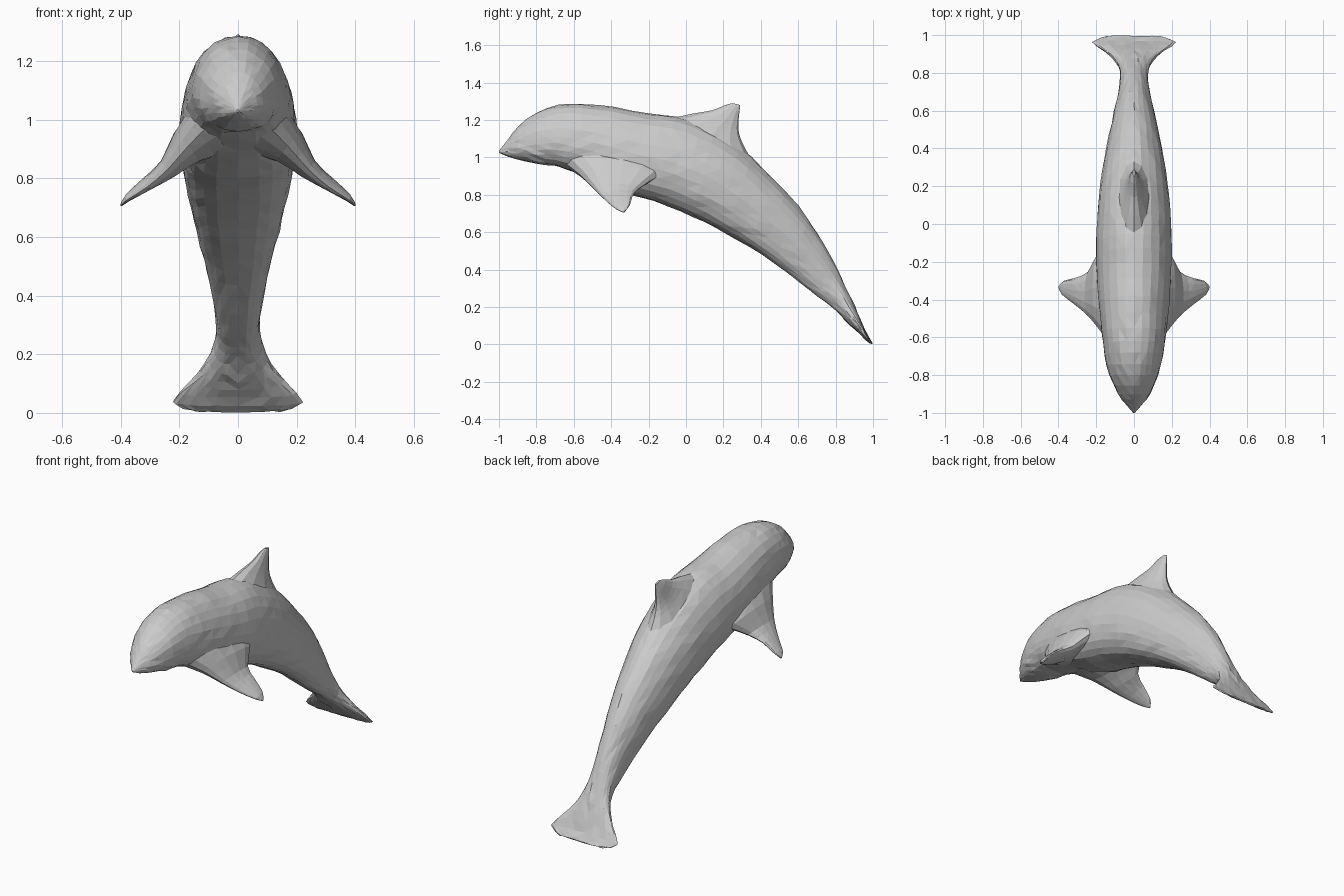
import bpy
import bmesh
import math
import random
from mathutils import Vector

random.seed(4)

cube = bpy.data.objects.get("Cube")
if cube:
    bpy.data.objects.remove(cube, do_unlink=True)

# One plain grey skin
skin = bpy.data.materials.new("grey skin")
skin.use_nodes = True
skin.diffuse_color = (0.6, 0.6, 0.6, 1)
skin.node_tree.nodes["Principled BSDF"].inputs["Base Color"].default_value = skin.diffuse_color


def refine(rows, steps):
    """Smoothly interpolate the stations of a loft."""
    result = []
    last = len(rows) - 1
    for i in range(last):
        before, start = rows[max(i - 1, 0)], rows[i]
        end, after = rows[i + 1], rows[min(i + 2, last)]
        for k in range(steps):
            t = k / steps
            result.append([
                b + t * ((c - a) / 2 + t * (a - 2.5 * b + 2 * c - d / 2
                                            + t * (1.5 * (b - c) + (d - a) / 2)))
                for a, b, c, d in zip(before, start, end, after)])
    result.append(rows[-1])
    return result


def loft(name, stations, side, sides, widest=0.5, fullness=1.0, rough=0.0):
    """Skin rounded sections; each station is (edge, opposite edge, half width)."""
    bm = bmesh.new()
    side = Vector(side).normalized()
    rings = []
    for edge, opposite, width in stations:
        edge, opposite = Vector(edge), Vector(opposite)
        middle = edge.lerp(opposite, widest)
        ring = []
        for k in range(sides):
            angle = math.tau * k / sides
            up, out = math.cos(angle), math.sin(angle)
            reach = (edge - middle) * up if up > 0 else (opposite - middle) * -up
            if up < 0:
                out = math.copysign(abs(out) ** fullness, out)
            point = middle + reach + side * out * width
            wobble = rough * min(1, width / 0.1)
            point += Vector([random.uniform(-wobble, wobble) for _ in range(3)])
            ring.append(bm.verts.new(point))
        rings.append(ring)
    for near, far in zip(rings, rings[1:]):
        for k in range(sides):
            n = (k + 1) % sides
            bm.faces.new((near[k], near[n], far[n], far[k]))
    bm.faces.new(rings[0])
    bm.faces.new(rings[-1])
    bmesh.ops.triangulate(bm, faces=bm.faces[:])
    bmesh.ops.recalc_face_normals(bm, faces=bm.faces[:])
    mesh = bpy.data.meshes.new(name)
    bm.to_mesh(mesh)
    bm.free()
    mesh.materials.append(skin)
    obj = bpy.data.objects.new(name, mesh)
    bpy.context.scene.collection.objects.link(obj)
    return obj


# Body and tail fluke: back y, back z, belly y, belly z, half width
body_rows = [
    (-1, 1.035, -1, 1.025, 0.004),
    (-0.95, 1.1, -0.955, 1.005, 0.045),
    (-0.9, 1.16, -0.9, 0.99, 0.085),
    (-0.8, 1.24, -0.8, 0.965, 0.13),
    (-0.68, 1.28, -0.7, 0.955, 0.155),
    (-0.55, 1.285, -0.58, 0.915, 0.172),
    (-0.38, 1.268, -0.44, 0.86, 0.188),
    (-0.2, 1.235, -0.3, 0.8, 0.198),
    (-0.05, 1.22, -0.17, 0.765, 0.2),
    (0.08, 1.175, -0.03, 0.712, 0.195),
    (0.22, 1.1, 0.1, 0.655, 0.185),
    (0.35, 1, 0.22, 0.59, 0.168),
    (0.47, 0.88, 0.34, 0.52, 0.148),
    (0.6, 0.74, 0.47, 0.435, 0.12),
    (0.7, 0.6, 0.6, 0.335, 0.095),
    (0.775, 0.47, 0.71, 0.25, 0.078),
    (0.83, 0.36, 0.785, 0.195, 0.075),
    (0.88, 0.25, 0.85, 0.13, 0.1),
    (0.925, 0.155, 0.905, 0.08, 0.155),
    (0.97, 0.05, 0.96, 0.025, 0.222),
    (0.998, 0.008, 0.99, 0.003, 0.14),
]
loft("body_and_tail",
     [((0, a, b), (0, c, d), w) for a, b, c, d, w in refine(body_rows, 2)],
     (1, 0, 0), 26, widest=0.58, fullness=0.7, rough=0.003)

# Dorsal fin: leading y, leading z, trailing y, trailing z, half thickness
fin_rows = [
    (-0.12, 1.2, 0.36, 0.97, 0.1),
    (0.04, 1.235, 0.3, 1.08, 0.055),
    (0.14, 1.252, 0.28, 1.15, 0.034),
    (0.21, 1.28, 0.283, 1.22, 0.02),
    (0.25, 1.29, 0.29, 1.28, 0.006),
]
loft("dorsal_fin",
     [((0, a, b), (0, c, d), w) for a, b, c, d, w in refine(fin_rows, 2)],
     (1, 0, 0), 12)

# Flippers: leading x y z, trailing x y z, half thickness
flipper_rows = [
    (0.1, -0.66, 0.98, 0.1, -0.08, 0.93, 0.1),
    (0.17, -0.57, 0.91, 0.185, -0.15, 0.9, 0.065),
    (0.24, -0.49, 0.83, 0.24, -0.25, 0.835, 0.036),
    (0.31, -0.43, 0.77, 0.31, -0.285, 0.795, 0.022),
    (0.38, -0.375, 0.725, 0.37, -0.3, 0.745, 0.012),
    (0.4, -0.335, 0.706, 0.395, -0.325, 0.712, 0.004),
]
for name, s in (("left_flipper", 1), ("right_flipper", -1)):
    loft(name,
         [((s * a, b, c), (s * d, e, f), w) for a, b, c, d, e, f, w in refine(flipper_rows, 2)],
         (s * 0.65, 0, 0.75), 14, widest=0.42)
